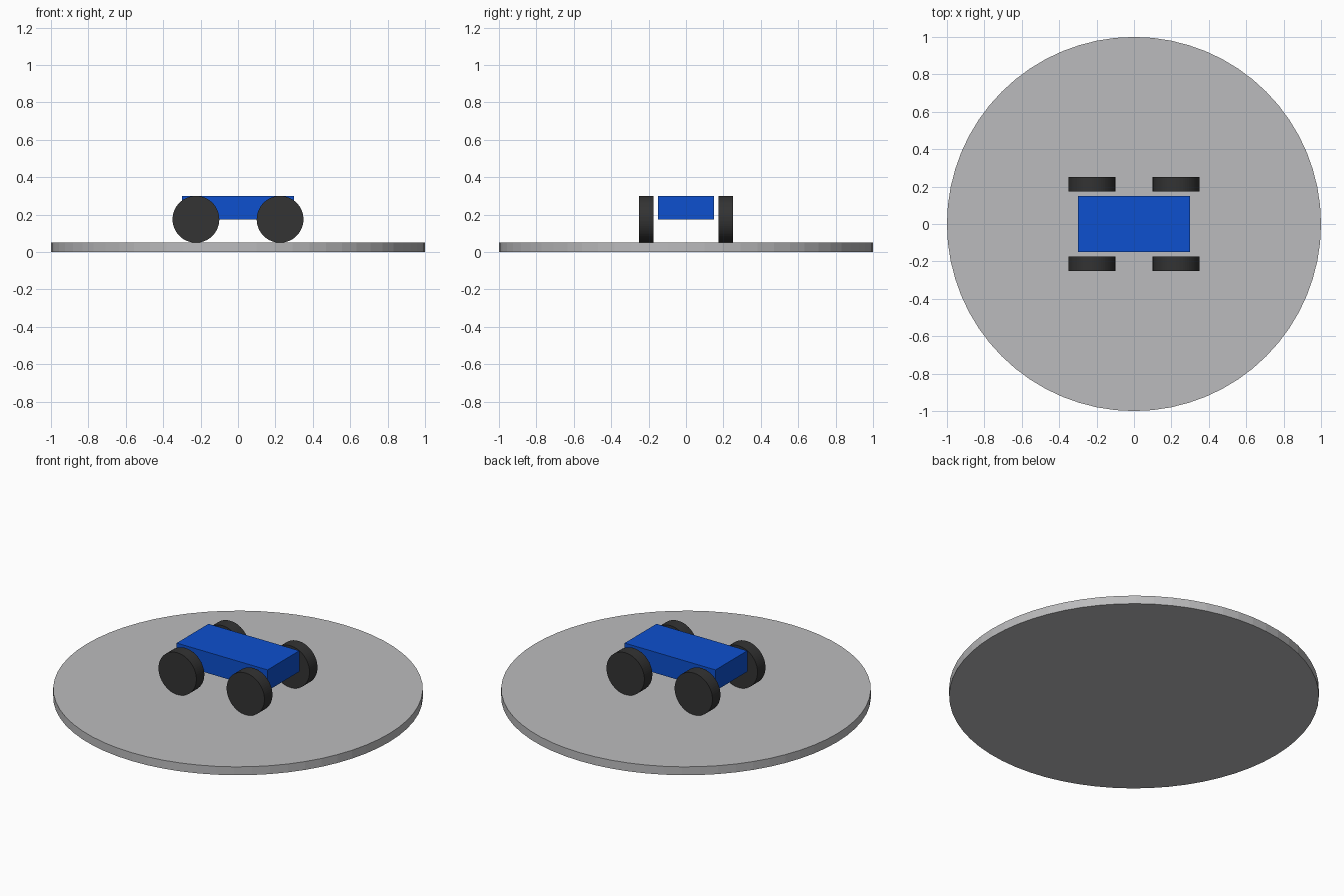
import bpy
import math

if "Cube" in bpy.data.objects:
    bpy.data.objects.remove(bpy.data.objects["Cube"])


def material(name, rgb):
    m = bpy.data.materials.new(name)
    m.diffuse_color = (*rgb, 1.0)
    m.use_nodes = True
    m.node_tree.nodes["Principled BSDF"].inputs["Base Color"].default_value = m.diffuse_color
    return m


grey = material("light_grey", (0.5, 0.5, 0.51))
blue = material("blue", (0.004, 0.08, 0.62))
black = material("tyre_black", (0.033, 0.033, 0.033))


def finish(name, mat):
    obj = bpy.context.object
    obj.name = name
    obj.data.materials.append(mat)
    return obj


def cylinder(name, mat, radius, depth, location, rotation=(0, 0, 0)):
    bpy.ops.mesh.primitive_cylinder_add(vertices=64, radius=radius, depth=depth,
                                        location=location, rotation=rotation)
    return finish(name, mat)


# Round display base
cylinder("round_base", grey, 1.0, 0.05, (0, 0, 0.025))

# Box body of the cart
bpy.ops.mesh.primitive_cube_add(size=1, location=(0, 0, 0.2375))
body = finish("cart_body", blue)
body.scale = (0.6, 0.3, 0.125)

# Four wheels resting on the base, set clear of the body
for side, y in (("front", -0.2125), ("back", 0.2125)):
    for end, x in (("left", -0.225), ("right", 0.225)):
        cylinder(f"{side}_{end}_wheel", black, 0.125, 0.075,
                 (x, y, 0.175), (math.pi / 2, 0, 0))
